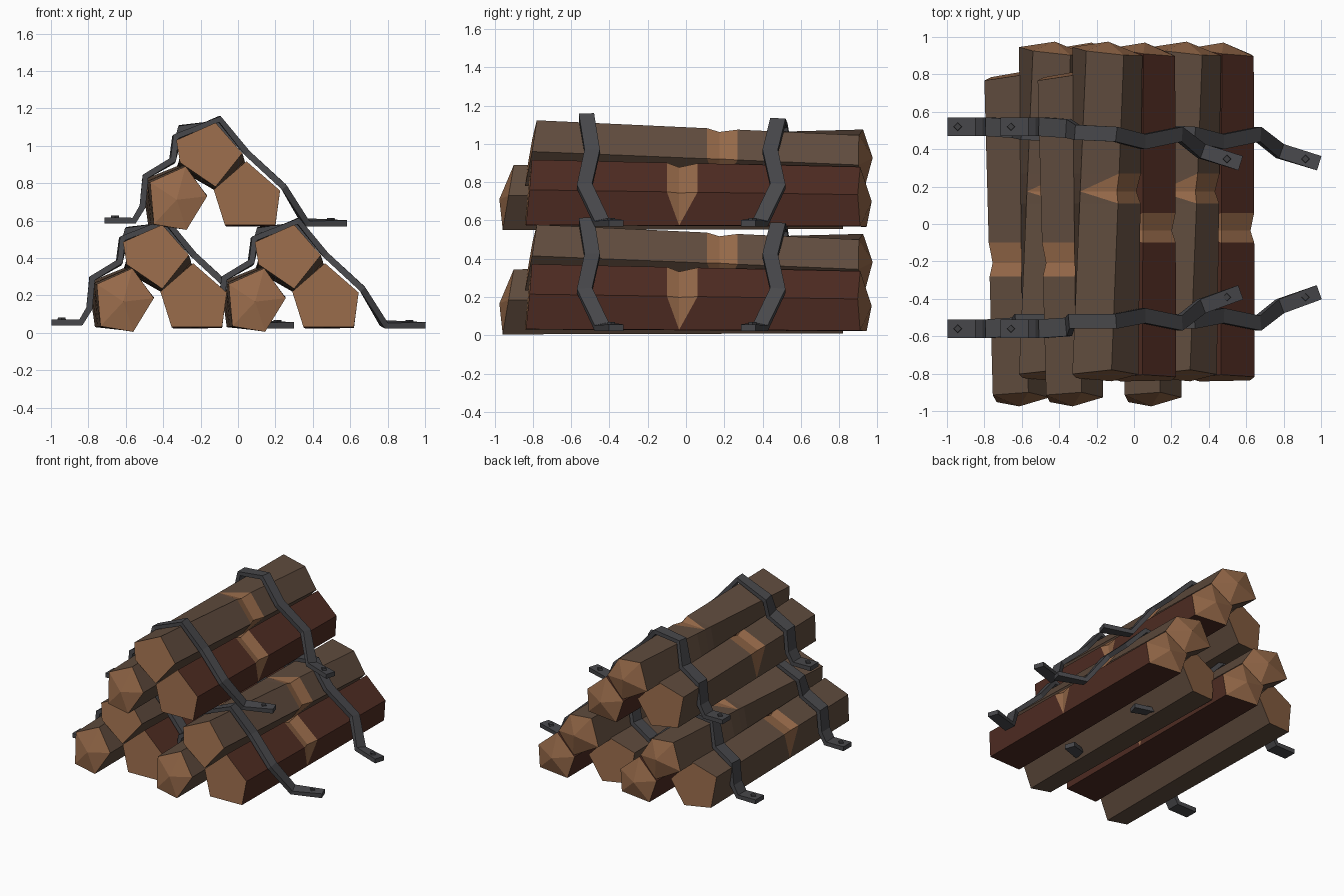
import bpy, bmesh, math
from mathutils import Vector

if "Cube" in bpy.data.objects:
    bpy.data.objects.remove(bpy.data.objects["Cube"])


def mat(name, rgb):
    m = bpy.data.materials.new(name)
    m.diffuse_color = (*rgb, 1)
    m.use_nodes = True
    m.node_tree.nodes["Principled BSDF"].inputs["Base Color"].default_value = m.diffuse_color
    return m


BARK = mat("grey_brown_bark", (0.115, 0.071, 0.047))
RED = mat("dark_red_bark", (0.078, 0.025, 0.016))
WOOD = mat("cut_wood", (0.30, 0.14, 0.066))
IRON = mat("dark_iron", (0.064, 0.064, 0.070))
BOLT = mat("bolt_iron", (0.05, 0.05, 0.055))


def finish(bm, name, mats):
    bmesh.ops.recalc_face_normals(bm, faces=bm.faces)
    me = bpy.data.meshes.new(name)
    bm.to_mesh(me)
    bm.free()
    for m in mats:
        me.materials.append(m)
    ob = bpy.data.objects.new(name, me)
    bpy.context.collection.objects.link(ob)
    return ob


def make_log(name, bark, front, back, yf, yb, tip, notch, cut, off):
    """Five-sided log: slanted ends, one pointed cap, and an axe notch on two corners.
    yf / yb give (y at the centre, slope by x, slope by z)."""
    bm = bmesh.new()

    def end_ring(pts, e):
        c = [sum(p[i] for p in pts) / 5 for i in (0, 1)]
        return [Vector((x, e[0] + e[1] * (x - c[0]) + e[2] * (z - c[1]), z)) for x, z in pts]
    F, B = end_ring(front, yf), end_ring(back, yb)
    n1, n2 = notch

    def at(y):
        return [f.lerp(b, (y - f.y) / (b.y - f.y)) for f, b in zip(F, B)]
    A, M, C = at(n1), at(n1 * 0.6 + n2 * 0.4), at(n2)
    for i in cut:
        mid = sum(M, Vector()) / 5
        M[i] = M[i].lerp(mid, 0.12)
    R = [[bm.verts.new(p + Vector(off)) for p in ring] for ring in (F, A, M, C, B)]

    def face(vs, m):
        bm.faces.new(vs).material_index = m
    for r in range(4):
        for i in range(5):
            j = (i + 1) % 5
            a, b, c, d = R[r][i], R[r][j], R[r + 1][j], R[r + 1][i]
            ci, cj = i in cut, j in cut
            if r in (0, 3) or not (ci or cj):
                face((a, b, c, d), 0)
            elif ci and cj:
                face((a, b, c, d), 1)
            elif (r == 1) == ci:      # split so only the cut wedge is wood
                face((a, c, d), 1 if ci else 0)
                face((a, b, c), 0 if ci else 1)
            else:
                face((a, b, d), 0 if cj else 1)
                face((b, c, d), 1 if cj else 0)
    # ends: a flat cut one side, a shallow cone the other
    for ring, pts, sign in ((R[0], F, -1), (R[4], B, 1)):
        if sign * tip > 0:
            c = sum(pts, Vector()) / 5
            t = bm.verts.new(Vector((c.x, tip, c.z)) + Vector(off))
            for i in range(5):
                face((ring[i], ring[(i + 1) % 5], t), 1)
        else:
            face(ring, 1)
    # wedge triangles with no sunk corner stay bark
    sunk = {R[2][i] for i in cut}
    for f in bm.faces:
        if f.material_index == 1 and any(v in R[2] for v in f.verts) and not sunk & set(f.verts):
            f.material_index = 0
    finish(bm, name, (bark, WOOD))


def make_strap(name, pts, off):
    """Flat iron band swept over a bundle."""
    bm = bmesh.new()
    P = [Vector(p) + Vector(off) for p in pts]
    rings = []
    for i, p in enumerate(P):
        d0 = (p - P[max(i - 1, 0)]).normalized()
        d1 = (P[min(i + 1, len(P) - 1)] - p).normalized()
        t = (d0 + d1).normalized()
        w = (Vector((0, 1, 0)) - t * t.y).normalized()
        n = w.cross(t)
        hw = 0.05 if i < 5 else 0.04
        h = 0.017
        rings.append([bm.verts.new(p + w * a * hw - n * b * h)
                      for a, b in ((-1, -1), (1, -1), (1, 1), (-1, 1))])
    for a, b in zip(rings, rings[1:]):
        for i in range(4):
            j = (i + 1) % 4
            bm.faces.new((a[i], a[j], b[j], b[i]))
    bm.faces.new(rings[0])
    bm.faces.new(rings[-1])
    finish(bm, name, (IRON,))
    # square bolt on each foot
    for k, (a, b) in enumerate(((P[0], P[1]), (P[-1], P[-2]))):
        c = a.lerp(b, 0.35) + Vector((0, 0, 0.02))
        bm = bmesh.new()
        bmesh.ops.create_cone(bm, cap_ends=True, segments=4, radius1=0.023, radius2=0.02, depth=0.014)
        bmesh.ops.translate(bm, verts=bm.verts, vec=c)
        finish(bm, f"{name}_bolt_{k + 1}", (BOLT,))


# end profiles (x, z), clockwise from the left corner
TOP_F = [(-.615, .485), (-.405, .578), (-.262, .415), (-.405, .235), (-.595, .365)]
TOP_B = [(-.54, .53), (-.34, .50), (-.24, .345), (-.38, .20), (-.615, .335)]
LEFT_F = [(-.755, .26), (-.565, .345), (-.45, .185), (-.56, .005), (-.735, .035)]
LEFT_B = [(-.80, .27), (-.60, .35), (-.45, .19), (-.56, .01), (-.765, .03)]
RIGHT_F = [(-.415, .22), (-.24, .372), (-.06, .215), (-.085, .032), (-.355, .03)]
RIGHT_B = [(-.405, .20), (-.235, .335), (-.065, .19), (-.085, .025), (-.345, .022)]

# band path: x, z, y on the front band, y on the back band
PATH = [(-.998, .055, -.56, .52), (-.84, .055, -.56, .52), (-.795, .13, -.56, .52),
        (-.78, .29, -.56, .52), (-.635, .375, -.55, .51), (-.62, .50, -.52, .49),
        (-.385, .598, -.52, .48), (-.235, .415, -.49, .44), (-.04, .235, -.53, .48),
        (.075, .045, -.44, .39), (.285, .04, -.365, .325)]

# three bundles: two on the ground, one on top
for tag, off in (("left", (0, 0, 0)), ("right", (.705, 0, 0)), ("upper", (.285, 0, .545))):
    make_log(f"{tag}_bundle_top_log", BARK, TOP_F, TOP_B, (-.81, .03, .18), (.92, -.12, -.06),
             .975, (.11, .27), (1, 2), off)
    make_log(f"{tag}_bundle_left_log", BARK, LEFT_F, LEFT_B, (-.93, 0, .17), (.80, .17, -.05),
             -.975, (-.28, -.1), (0, 1), off)
    make_log(f"{tag}_bundle_right_log", RED, RIGHT_F, RIGHT_B, (-.825, .02, .1), (.92, -.13, -.06),
             .97, (-.1, .06), (1, 2), off)
    make_strap(f"{tag}_bundle_front_strap", [(x, yf, z) for x, z, yf, yb in PATH], off)
    # the back band sits squarer on the log's far shoulder
    back = [(x + (.03 if i == 5 else 0), yb, z + (.05 if i == 5 else -.025 if i == 6 else 0))
            for i, (x, z, yf, yb) in enumerate(PATH)]
    make_strap(f"{tag}_bundle_back_strap", back, off)
